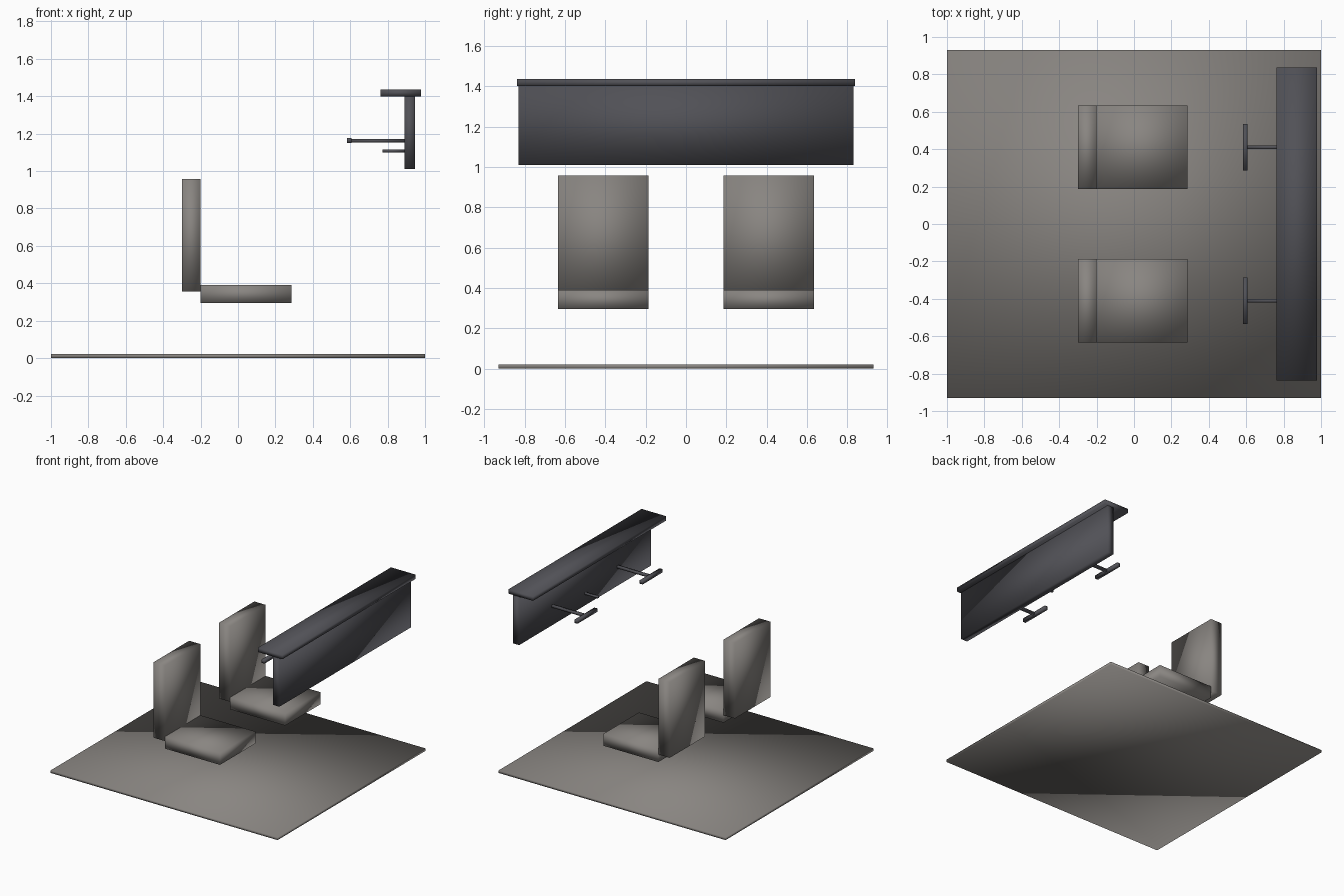
import bpy
import bmesh

cube = bpy.data.objects.get("Cube")
if cube:
    bpy.data.objects.remove(cube, do_unlink=True)


def make_material(name, rgb):
    mat = bpy.data.materials.new(name)
    mat.use_nodes = True
    color = (*rgb, 1)
    mat.diffuse_color = color
    mat.node_tree.nodes["Principled BSDF"].inputs["Base Color"].default_value = color
    return mat


warm_grey = make_material("warm grey", (0.25, 0.235, 0.22))
charcoal = make_material("charcoal", (0.082, 0.082, 0.094))


def box(name, x, y, z, mat):
    """Softly shaded box spanning the given (low, high) ranges."""
    bm = bmesh.new()
    bmesh.ops.create_cube(bm, size=1)
    for v in bm.verts:
        v.co = [r[0] if c < 0 else r[1] for c, r in zip(v.co, (x, y, z))]
    for f in bm.faces:
        f.smooth = True
    mesh = bpy.data.meshes.new(name)
    bm.to_mesh(mesh)
    bm.free()
    mesh.materials.append(mat)
    obj = bpy.data.objects.new(name, mesh)
    bpy.context.collection.objects.link(obj)
    return obj


def around(center, width):
    return (center - width / 2, center + width / 2)


# Floor
box("floor", (-1, 1), around(0, 1.86), (0, 0.021), warm_grey)

# Instrument panel with its overhanging cover and centre lever
box("panel", (0.89, 0.946), around(0, 1.66), (1.01, 1.4), charcoal)
box("panel_cover", (0.762, 0.978), around(0, 1.676), (1.4, 1.435), charcoal)
box("centre_lever", (0.772, 0.89), around(0, 0.018), (1.1, 1.115), charcoal)

# A seat and a control yoke on each side
for side, y in (("right", -0.41), ("left", 0.41)):
    box(side + "_seat_cushion", (-0.2, 0.285), around(y, 0.447), (0.295, 0.39), warm_grey)
    box(side + "_seat_back", (-0.3, -0.2), around(y, 0.447), (0.355, 0.957), warm_grey)
    box(side + "_yoke_column", (0.6, 0.89), around(y, 0.02), (1.153, 1.172), charcoal)
    box(side + "_yoke_handle", (0.582, 0.608), around(y, 0.25), (1.15, 1.177), charcoal)
